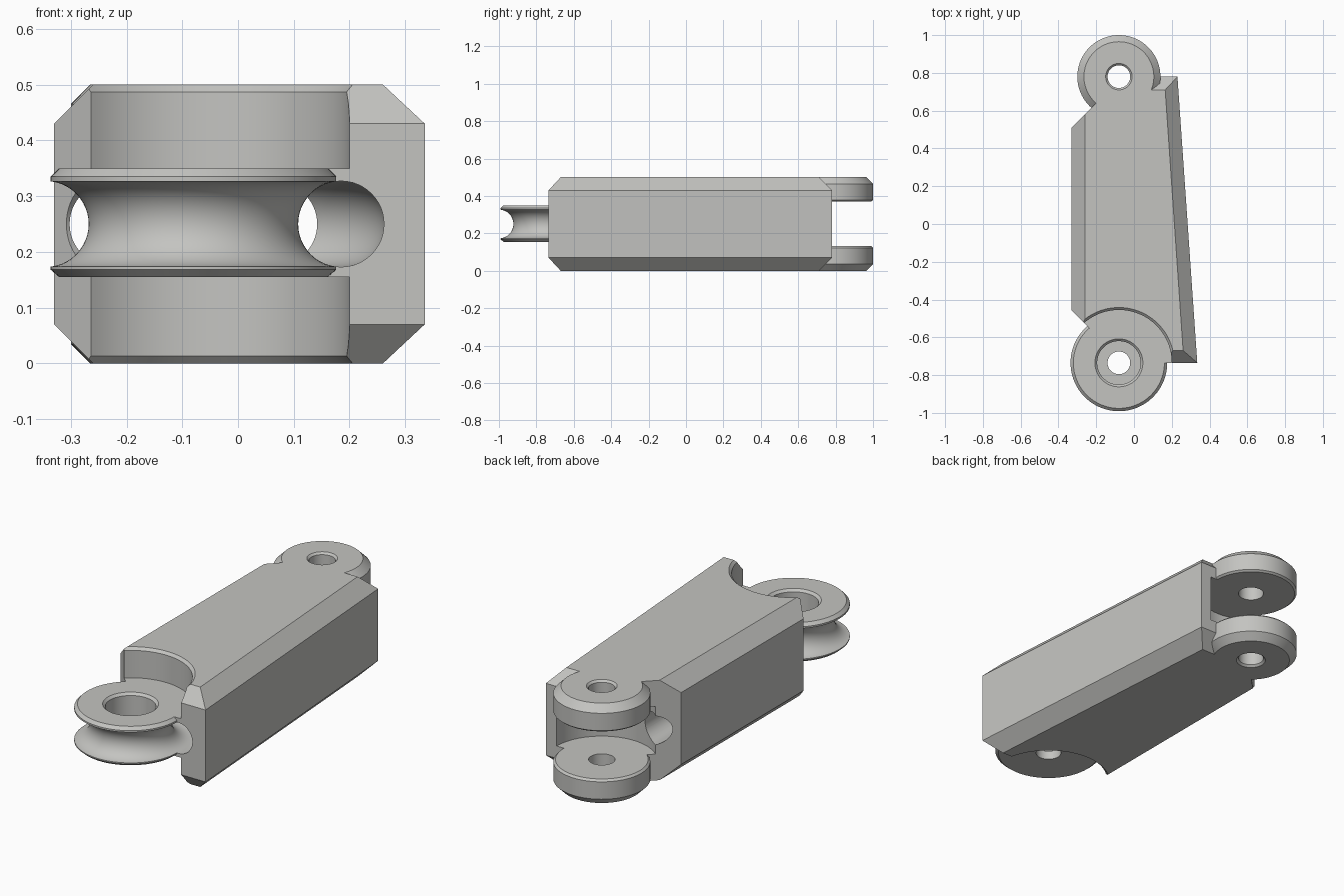
import bpy, bmesh, math
from mathutils import Matrix, Vector

if "Cube" in bpy.data.objects:
    bpy.data.objects.remove(bpy.data.objects["Cube"])

AX = -0.08            # x of both hinge axes
FRONT_Y, REAR_Y = -0.735, 0.78
SEG = 96

grey = bpy.data.materials.new("warm_grey")
grey.diffuse_color = (0.55, 0.55, 0.53, 1)
grey.use_nodes = True
grey.node_tree.nodes["Principled BSDF"].inputs["Base Color"].default_value = grey.diffuse_color


def finish(name, bm):
    bmesh.ops.recalc_face_normals(bm, faces=bm.faces)
    me = bpy.data.meshes.new(name)
    bm.to_mesh(me)
    bm.free()
    me.materials.append(grey)
    ob = bpy.data.objects.new(name, me)
    bpy.context.collection.objects.link(ob)
    return ob


def lathe(name, profile, y):
    """Solid of revolution about a hinge axis; profile of (radius, z), ends closed."""
    bm = bmesh.new()
    rings = []
    for r, z in profile:
        rings.append([bm.verts.new((AX + r * math.cos(a), y + r * math.sin(a), z))
                      for a in (2 * math.pi * i / SEG for i in range(SEG))])
    for lo, hi in zip(rings, rings[1:]):
        for i in range(SEG):
            j = (i + 1) % SEG
            bm.faces.new((lo[i], lo[j], hi[j], hi[i]))
    bm.faces.new(rings[0][::-1])
    bm.faces.new(rings[-1])
    return finish(name, bm)


def box(name, centre, size, turn):
    bm = bmesh.new()
    bmesh.ops.create_cube(bm, size=1, matrix=Matrix.Translation(centre)
                          @ Matrix.Rotation(turn, 4, 'Z') @ Matrix.Diagonal((*size, 1)))
    return finish(name, bm)


def combine(target, other, op):
    mod = target.modifiers.new(op, 'BOOLEAN')
    mod.operation, mod.solver, mod.object = op, 'EXACT', other
    bpy.context.view_layer.objects.active = target
    bpy.ops.object.modifier_apply(modifier=mod.name)
    bpy.data.objects.remove(other)


# Tapered body block with chamfered top and bottom edges
outer = [(-0.33, -0.735), (0.335, -0.735), (0.23, 0.78), (-0.33, 0.78)]
inner = [(-0.26, -0.67), (0.26, -0.67), (0.165, 0.71), (-0.26, 0.71)]
bm = bmesh.new()
rings = [[bm.verts.new((x, y, z)) for x, y in plan]
         for plan, z in ((inner, 0), (outer, 0.07), (outer, 0.43), (inner, 0.5))]
for lo, hi in zip(rings, rings[1:]):
    for i in range(4):
        bm.faces.new((lo[i], lo[(i + 1) % 4], hi[(i + 1) % 4], hi[i]))
bm.faces.new(rings[0][::-1])
bm.faces.new(rings[-1])
body = finish("finger_link_body", bm)

# Slanted left corners
for corner, side in (((-0.33, -0.458), -1), ((-0.33, 0.51), 1)):
    n = Vector((-1, side, 0)).normalized()
    t = Vector((1, side, 0)).normalized()
    c = Vector((*corner, 0.25)) + t * 0.2 + n * 0.3
    combine(body, box("corner_cutter", c, (0.6, 1.0, 1.0), math.atan2(n.y, n.x)), 'DIFFERENCE')

# Clearance above and below the front pulley, with a small lip chamfer
combine(body, lathe("upper_clearance", [(0.28, 0.35), (0.28, 0.487), (0.305, 0.512)], FRONT_Y), 'DIFFERENCE')
combine(body, lathe("lower_clearance", [(0.305, -0.012), (0.28, 0.013), (0.28, 0.155)], FRONT_Y), 'DIFFERENCE')

# Rear slot between the two lugs
combine(body, lathe("rear_slot", [(0.25, 0.132), (0.25, 0.37)], REAR_Y), 'DIFFERENCE')

# Front pulley disc
combine(body, lathe("pulley", [(0.241, 0.155), (0.256, 0.168), (0.256, 0.335), (0.241, 0.35)], FRONT_Y), 'UNION')

# Pair of rear hinge lugs
for name, outside, sign in (("upper_lug", 0.5, -1), ("lower_lug", 0.0, 1)):
    prof = [(0.185, outside), (0.22, outside + sign * 0.035),
            (0.22, outside + sign * 0.122), (0.21, outside + sign * (0.13 if sign < 0 else 0.132))]
    combine(body, lathe(name, prof, REAR_Y), 'UNION')

# Straight cord tunnels running from the pulley groove to the rear
for s in (-1, 1):
    bm = bmesh.new()
    y0, y1 = -0.515, 0.8
    bmesh.ops.create_cone(bm, cap_ends=True, segments=64, radius1=0.075, radius2=0.075, depth=y1 - y0,
                          matrix=Matrix.Translation((AX + s * 0.147, (y0 + y1) / 2, 0.25))
                          @ Matrix.Rotation(math.pi / 2, 4, 'X'))
    combine(body, finish("tunnel_cutter", bm), 'DIFFERENCE')

# Round cord groove around the pulley
bm = bmesh.new()
MIN = 48
grid = []
for i in range(SEG):
    a = 2 * math.pi * (i + 0.5) / SEG
    ring = []
    for j in range(MIN):
        b = 2 * math.pi * j / MIN
        r = 0.265 + 0.077 * math.cos(b)
        ring.append(bm.verts.new((AX + r * math.cos(a), FRONT_Y + r * math.sin(a), 0.25 + 0.077 * math.sin(b))))
    grid.append(ring)
for i in range(SEG):
    p, q = grid[i], grid[(i + 1) % SEG]
    for j in range(MIN):
        k = (j + 1) % MIN
        bm.faces.new((p[j], q[j], q[k], p[k]))
combine(body, finish("groove_cutter", bm), 'DIFFERENCE')

# Pulley bore with counterbore, and chamfered lug pin holes
combine(body, lathe("pulley_bore", [(0.06, 0.1), (0.06, 0.2), (0.115, 0.2), (0.115, 0.338), (0.137, 0.36)], FRONT_Y), 'DIFFERENCE')
combine(body, lathe("pin_hole", [(0.082, -0.012), (0.06, 0.01), (0.06, 0.49), (0.082, 0.512)], REAR_Y), 'DIFFERENCE')

# Smooth round surfaces, keep crisp edges
bpy.ops.object.select_all(action='DESELECT')
body.select_set(True)
bpy.context.view_layer.objects.active = body
bpy.ops.object.shade_smooth_by_angle(angle=math.radians(25))
